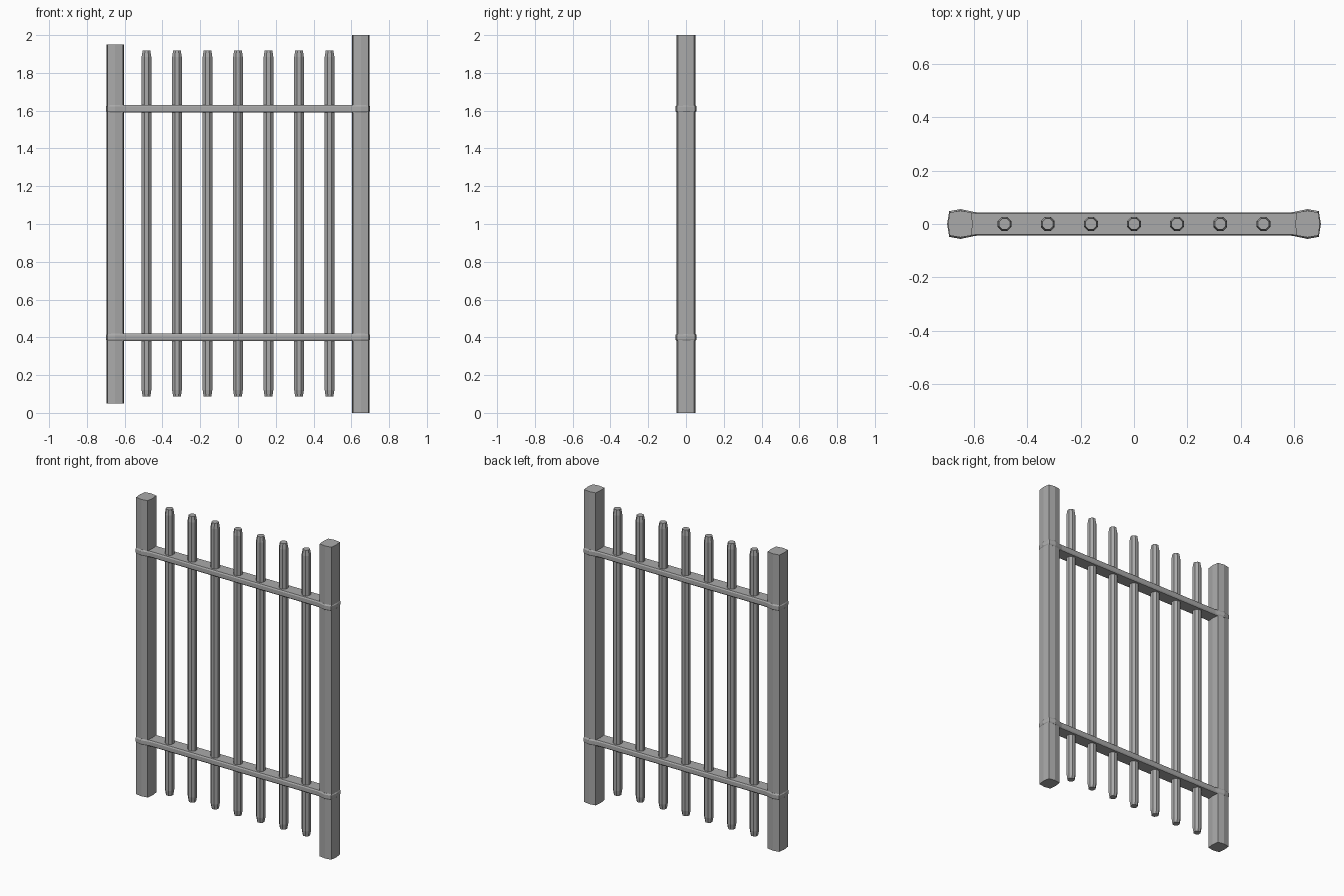
import bpy
import bmesh
import math

cube = bpy.data.objects.get("Cube")
if cube:
    bpy.data.objects.remove(cube)

metal = bpy.data.materials.new("grey_metal")
metal.use_nodes = True
grey = (0.4, 0.4, 0.4, 1)
metal.diffuse_color = grey
metal.node_tree.nodes["Principled BSDF"].inputs["Base Color"].default_value = grey


def loft(name, sections):
    """Skin a stack of (outline, z) sections and cap both ends."""
    bm = bmesh.new()
    rings = [[bm.verts.new((x, y, z)) for x, y in outline] for outline, z in sections]
    n = len(rings[0])
    for low, high in zip(rings, rings[1:]):
        for i in range(n):
            j = (i + 1) % n
            bm.faces.new((low[i], low[j], high[j], high[i]))
    bm.faces.new(rings[0][::-1])
    bm.faces.new(rings[-1])
    bmesh.ops.recalc_face_normals(bm, faces=bm.faces)
    mesh = bpy.data.meshes.new(name)
    bm.to_mesh(mesh)
    bm.free()
    mesh.materials.append(metal)
    obj = bpy.data.objects.new(name, mesh)
    bpy.context.collection.objects.link(obj)
    return obj


def mirror_y(half):
    """Close an outline that runs along the -y side, sharing points at y = 0."""
    return half + [(x, -y) for x, y in reversed(half) if y != 0]


# Gate posts with slightly bowed sides
def post_outline(cx):
    half = [(-0.046, 0), (-0.041, -0.043), (0, -0.05), (0.041, -0.043), (0.046, 0)]
    return mirror_y([(cx + x, y) for x, y in half])


loft("right_post", [(post_outline(-0.65), 0.05), (post_outline(-0.65), 1.95)])
loft("left_post", [(post_outline(0.65), 0), (post_outline(0.65), 2)])


# Flat rails whose ends flare into bands around the posts
def rail_outline(inset):
    end = [(0.7 - inset, 0), (0.692 - inset, -0.048 + inset), (0.65, -0.056 + inset),
           (0.603, -0.046 + inset), (0.59, -0.044 + inset)]
    half = [(-x, y) for x, y in end] + end[::-1]
    return mirror_y(half)


for name, z in (("lower_rail", 0.4), ("upper_rail", 1.61)):
    loft(name, [(rail_outline(0.005), z - 0.019), (rail_outline(0), z - 0.011),
                (rail_outline(0), z + 0.011), (rail_outline(0.005), z + 0.019)])


# Octagonal bars with tapered ends
def octagon(cx, radius):
    angles = [math.radians(22.5 + 45 * i) for i in range(8)]
    return [(cx + radius * math.cos(a), radius * math.sin(a)) for a in angles]


for i in range(7):
    x = (i - 3) * 0.1615
    tip, body = octagon(x, 0.022), octagon(x, 0.028)
    loft(f"bar_{i + 1}", [(tip, 0.087), (body, 0.122), (body, 1.883), (tip, 1.918)])
